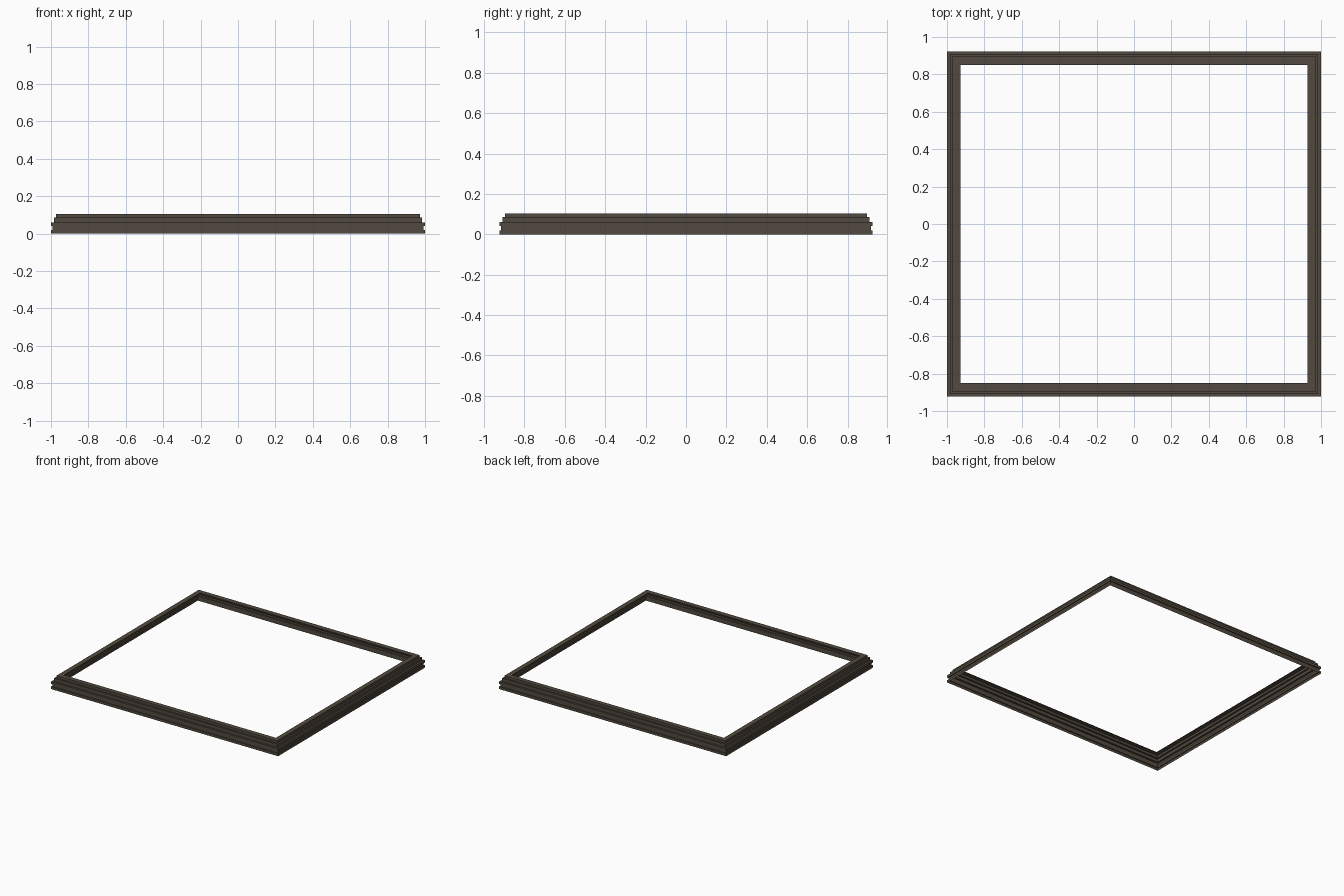
import bpy, bmesh

if "Cube" in bpy.data.objects:
    bpy.data.objects.remove(bpy.data.objects["Cube"])

# Open moulding section: (distance in from the outer edge, height)
PROFILE = [(0.0, 0.0), (0.0, 0.02), (0.007, 0.02), (0.007, 0.04),
           (0.0, 0.04), (0.0, 0.06), (0.015, 0.06), (0.015, 0.085),
           (0.028, 0.085), (0.028, 0.104), (0.066, 0.104), (0.066, 0.098), (0.072, 0.098)]
HALF_X, HALF_Y = 1.0, 0.923


def mitred_frame(name, profile, hx, hy):
    """Sweep an open profile round a rectangle with mitred corners."""
    bm = bmesh.new()
    rings = [[bm.verts.new((sx * (hx - d), sy * (hy - d), z)) for d, z in profile]
             for sx, sy in ((-1, -1), (1, -1), (1, 1), (-1, 1))]
    for i in range(4):
        a, b = rings[i], rings[(i + 1) % 4]
        for j in range(len(profile) - 1):
            bm.faces.new((a[j], b[j], b[j + 1], a[j + 1]))
    mesh = bpy.data.meshes.new(name)
    bm.to_mesh(mesh)
    bm.free()
    obj = bpy.data.objects.new(name, mesh)
    bpy.context.collection.objects.link(obj)
    return obj


# Dark brown moulded frame, hollow behind
frame = mitred_frame("moulded_frame", PROFILE, HALF_X, HALF_Y)
wood = bpy.data.materials.new("dark_wood")
wood.diffuse_color = (0.085, 0.068, 0.05, 1)
wood.use_nodes = True
wood.node_tree.nodes["Principled BSDF"].inputs["Base Color"].default_value = wood.diffuse_color
frame.data.materials.append(wood)
